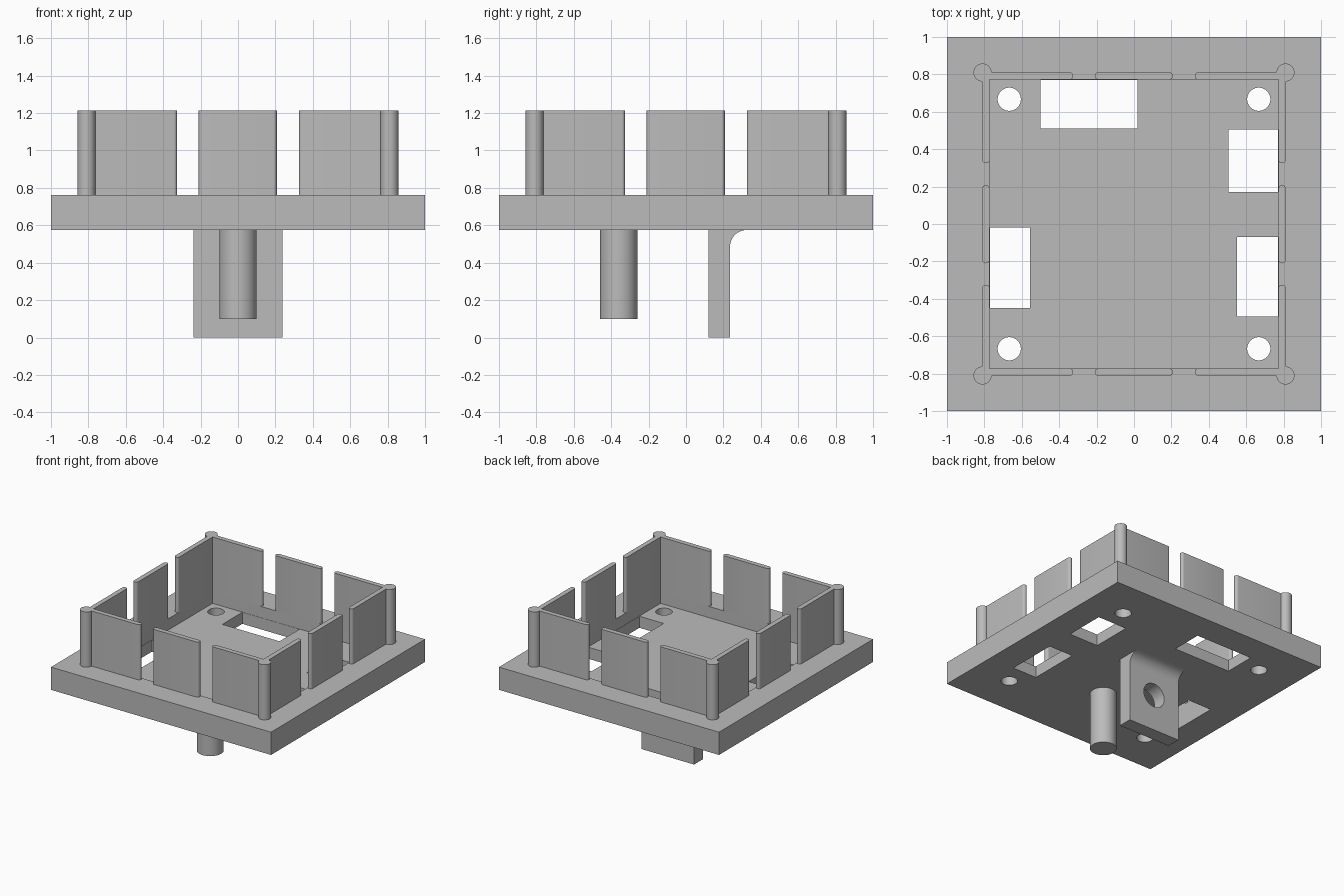
import bpy, bmesh
from math import sin, cos, pi
from mathutils import Matrix

if "Cube" in bpy.data.objects:
    bpy.data.objects.remove(bpy.data.objects["Cube"], do_unlink=True)

grey = bpy.data.materials.new("plain grey")
grey.use_nodes = True
grey.diffuse_color = (0.5, 0.5, 0.5, 1)
grey.node_tree.nodes["Principled BSDF"].inputs["Base Color"].default_value = (0.5, 0.5, 0.5, 1)

BASE, FLOOR, TOP, RIM = 0.575, 0.67, 0.762, 1.215   # heights of the tray levels
INNER, OUTER = 0.772, 0.812                         # faces of the thin walls
POST = 0.81


def arc(cx, cy, r, a0, a1, n):
    return [(cx + r * cos(a0 + (a1 - a0) * i / n), cy + r * sin(a0 + (a1 - a0) * i / n))
            for i in range(n + 1)]


def rect(x0, x1, y0, y1):
    return [(x0, y0), (x1, y0), (x1, y1), (x0, y1)]


def circle(cx, cy, r, n=48):
    return arc(cx, cy, r, 0, 2 * pi, n)[:-1]


def prism(name, outline, low, high, turn=None):
    """Extrude a flat outline from low to high, then optionally turn it."""
    bm = bmesh.new()
    face = bm.faces.new([bm.verts.new((x, y, low)) for x, y in outline])
    top = bmesh.ops.extrude_face_region(bm, geom=[face])["geom"]
    bmesh.ops.translate(bm, vec=(0, 0, high - low),
                        verts=[v for v in top if isinstance(v, bmesh.types.BMVert)])
    if turn:
        bm.transform(turn)
    bmesh.ops.recalc_face_normals(bm, faces=bm.faces)
    mesh = bpy.data.meshes.new(name)
    bm.to_mesh(mesh)
    bm.free()
    mesh.materials.append(grey)
    ob = bpy.data.objects.new(name, mesh)
    bpy.context.collection.objects.link(ob)
    return ob


def activate(ob):
    bpy.ops.object.select_all(action="DESELECT")
    ob.select_set(True)
    bpy.context.view_layer.objects.active = ob


def combine(ob, other, operation):
    activate(ob)
    mod = ob.modifiers.new(operation.lower(), "BOOLEAN")
    mod.operation, mod.solver, mod.object = operation, "EXACT", other
    bpy.ops.object.modifier_apply(modifier=mod.name)
    bpy.data.objects.remove(other, do_unlink=True)


def mirror(ob, x, y):
    mod = ob.modifiers.new("mirror", "MIRROR")
    mod.use_axis = (x, y, False)
    mod.use_mirror_merge = False


def smooth(ob):
    activate(ob)
    bpy.ops.object.shade_smooth_by_angle(angle=0.6)


def panel(name, start, end, swap=False):
    """Thin upright wall with rounded ends, along x or (swapped) along y."""
    r, mid = (OUTER - INNER) / 2, (OUTER + INNER) / 2
    pts = arc(end - r, mid, r, -pi / 2, pi / 2, 10) + arc(start + r, mid, r, pi / 2, 1.5 * pi, 10)
    return prism(name, [(y, x) for x, y in pts] if swap else pts, TOP, RIM)


# Base plate with a shallow recess, four screw holes and four openings
plate = prism("base_plate", rect(-1, 1, -1, 1), BASE, TOP)
combine(plate, prism("recess", rect(-INNER, INNER, -INNER, INNER), FLOOR, 1), "DIFFERENCE")
edge = INNER - 0.002
openings = [rect(-0.5, 0.02, 0.51, edge), rect(0.505, edge, 0.17, 0.505),
            rect(0.55, edge, -0.495, -0.07), rect(-edge, -0.555, -0.45, -0.02)]
openings += [circle(x, y, 0.062) for x in (-0.667, 0.667) for y in (-0.667, 0.667)]
for outline in openings:
    combine(plate, prism("opening", outline, 0.4, 0.72), "DIFFERENCE")
smooth(plate)

# Corner posts, each joined to two wall panels
corner = prism("corner_walls", circle(POST, POST, 0.048), TOP, RIM)
for swap in (False, True):
    combine(corner, panel("corner_panel", 0.325, OUTER, swap), "UNION")
mirror(corner, True, True)
smooth(corner)

# Middle wall panels on all four sides
for name, swap in (("front_back_panels", False), ("side_panels", True)):
    middle = panel(name, -0.21, 0.208, swap)
    mirror(middle, swap, not swap)
    smooth(middle)

# Round peg under the plate
peg = prism("round_peg", circle(0, -0.36, 0.1, 64), 0.1, BASE)
smooth(peg)

# Mounting tab with a fillet at its root and a cross hole
r, back = 0.09, 0.235
side = [(0.12, BASE), (0.12, 0), (back, 0)] + arc(back + r, BASE - r, r, pi, pi / 2, 12)
stand = Matrix(((0, 0, 1, 0), (1, 0, 0, 0), (0, 1, 0, 0), (0, 0, 0, 1)))
tab = prism("mounting_tab", side, -0.238, 0.238, stand)
bore = prism("bore", circle(0, 0.3, 0.1), -0.5, 0, Matrix.Rotation(pi / 2, 4, "X"))
combine(tab, bore, "DIFFERENCE")
smooth(tab)
